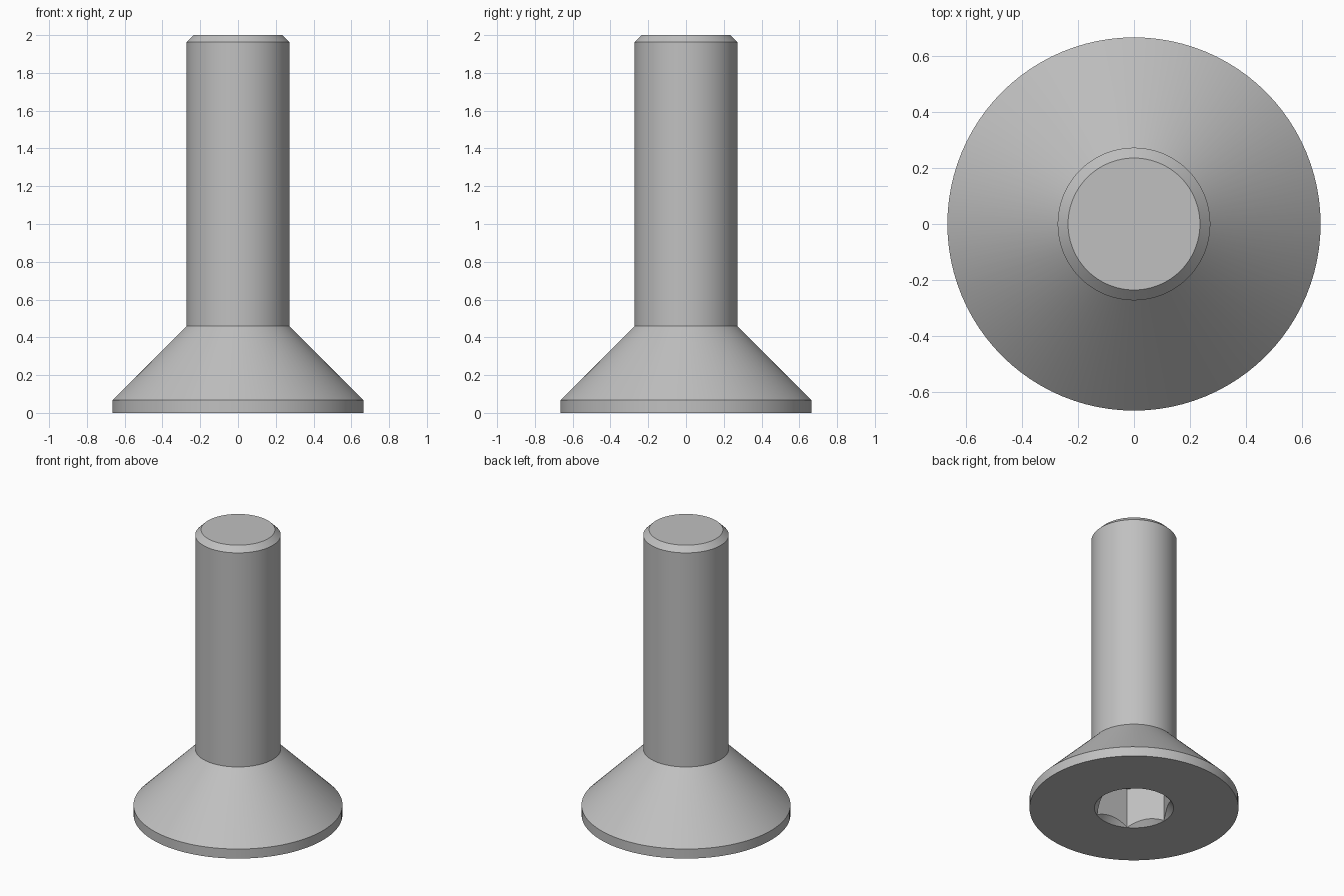
import bpy
import bmesh
import math

default = bpy.data.objects.get("Cube")
if default:
    bpy.data.objects.remove(default, do_unlink=True)

SEGMENTS = 96
SOCKET_RADIUS = 0.25
SOCKET_DEPTH = 0.28

steel = bpy.data.materials.new("grey_steel")
steel.use_nodes = True
colour = (0.53, 0.53, 0.53, 1)
steel.diffuse_color = colour
steel.node_tree.nodes["Principled BSDF"].inputs["Base Color"].default_value = colour


def lathe(name, profile, sides):
    """Closed solid of revolution from (radius, height) rings, bottom to top."""
    bm = bmesh.new()
    rings = []
    for r, z in profile:
        rings.append([bm.verts.new((r * math.cos(a), r * math.sin(a), z))
                      for a in (math.tau * i / sides for i in range(sides))])
    for low, high in zip(rings, rings[1:]):
        for i in range(sides):
            j = (i + 1) % sides
            bm.faces.new((low[i], low[j], high[j], high[i]))
    bm.faces.new(rings[0][::-1])
    bm.faces.new(rings[-1])
    mesh = bpy.data.meshes.new(name)
    bm.to_mesh(mesh)
    bm.free()
    mesh.materials.append(steel)
    obj = bpy.data.objects.new(name, mesh)
    bpy.context.collection.objects.link(obj)
    return obj


# Head rim, countersunk cone, shank and chamfered tip
screw = lathe("countersunk_screw", [
    (0.665, 0), (0.665, 0.067), (0.272, 0.46),
    (0.272, 1.963), (0.235, 2)], SEGMENTS)

# Hexagonal socket, then the conical lead-in at its mouth
cutters = [
    lathe("hex_socket_cutter",
          [(SOCKET_RADIUS, -0.1), (SOCKET_RADIUS, SOCKET_DEPTH)], 6),
    lathe("lead_in_cutter",
          [(SOCKET_RADIUS + 0.022, -0.02), (SOCKET_RADIUS - 0.058, 0.06)], SEGMENTS),
]

bpy.ops.object.select_all(action="DESELECT")
bpy.context.view_layer.objects.active = screw
screw.select_set(True)
for cutter in cutters:
    cutter.hide_render = True
    cut = screw.modifiers.new(cutter.name, "BOOLEAN")
    cut.operation = "DIFFERENCE"
    cut.solver = "EXACT"
    cut.object = cutter
    bpy.ops.object.modifier_apply(modifier=cut.name)
    bpy.data.objects.remove(cutter, do_unlink=True)

bpy.ops.object.shade_smooth_by_angle(angle=math.radians(25))
